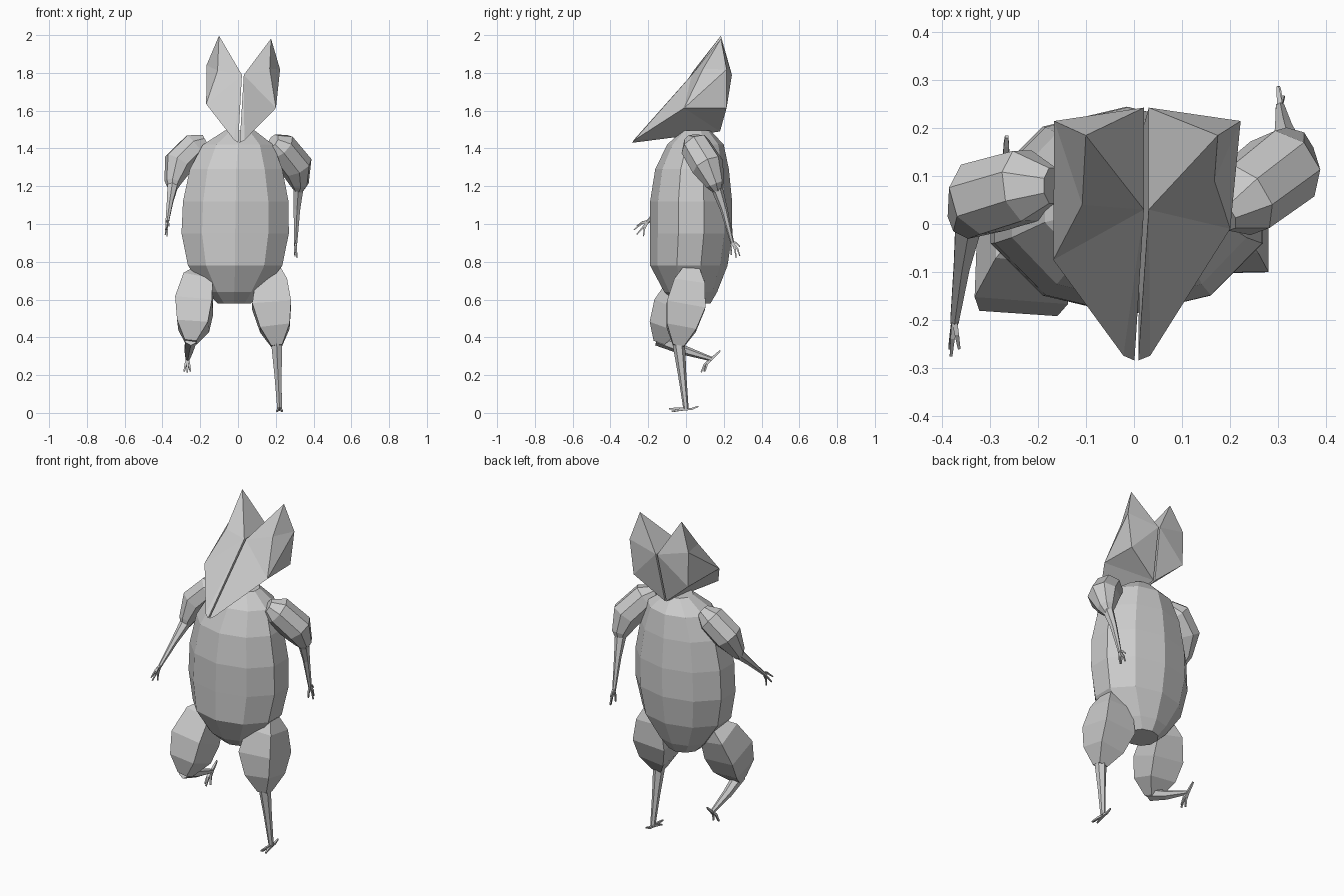
import bpy, bmesh, math
from mathutils import Vector, Matrix

grey = bpy.data.materials.new("light grey")
grey.diffuse_color = (0.6, 0.6, 0.6, 1)


def finish(bm, name):
    bmesh.ops.recalc_face_normals(bm, faces=bm.faces[:])
    me = bpy.data.meshes.new(name)
    bm.to_mesh(me)
    bm.free()
    me.materials.append(grey)
    ob = bpy.data.objects.new(name, me)
    bpy.context.collection.objects.link(ob)
    return ob


def skin(bm, rings):
    """Join rings of points into one closed faceted skin."""
    rs = [[bm.verts.new(p) for p in r] for r in rings]
    n = len(rs[0])
    for a, b in zip(rs, rs[1:]):
        for i in range(n):
            j = (i + 1) % n
            bm.faces.new((a[i], a[j], b[j], b[i]))
    bm.faces.new(rs[0])
    bm.faces.new(rs[-1])


def tube(bm, path, n, corner=1.0):
    """Faceted limb through (x, y, z, radius) stations."""
    pts = [Vector(p[:3]) for p in path]
    rings, u = [], Vector((1, 0, 0))
    for i, p in enumerate(pts):
        t = (pts[min(i + 1, len(pts) - 1)] - pts[max(i - 1, 0)]).normalized()
        u = (u - t * u.dot(t)).normalized()
        v = t.cross(u)
        ang = [2 * math.pi * (k + 0.5) / n for k in range(n)]
        rings.append([p + (u * math.cos(a) + v * math.sin(a)) * path[i][3] * corner
                      for a in ang])
    skin(bm, rings)


def limb(name, path, n=8, corner=1.0):
    bm = bmesh.new()
    tube(bm, path, n, corner)
    return finish(bm, name)


def digits(name, base, tips, r):
    """Small jointed fingers or toes spreading from a base."""
    bm = bmesh.new()
    b = Vector(base)
    for tip, bend in tips:
        t = Vector(tip)
        m = b.lerp(t, 0.5) + Vector(bend)
        tube(bm, [(*b, r), (*m, r * 0.8), (*t, r * 0.5)], 4)
    return finish(bm, name)


# Body: stacked ten-sided rings (z, centre x, centre y, half width, half depth)
body = [(0.58, -0.02, 0.04, 0.09, 0.09), (0.64, -0.02, 0.025, 0.15, 0.14),
        (0.78, -0.015, 0.015, 0.255, 0.205), (0.95, -0.015, 0.027, 0.29, 0.218),
        (1.12, -0.012, 0.027, 0.285, 0.217), (1.29, -0.01, 0.032, 0.25, 0.195),
        (1.42, 0.0, 0.05, 0.19, 0.15), (1.495, 0.01, 0.055, 0.08, 0.075)]
bm = bmesh.new()
rings = []
for z, cx, cy, w, d in body:
    ring = []
    for k in range(10):
        a = 2 * math.pi * k / 10
        ring.append((cx + w * 1.03 * math.sin(a), cy - d * math.cos(a), z))
    rings.append(ring)
skin(bm, rings)
finish(bm, "body")

# Head: two mirrored faceted halves with a narrow gap, rolled slightly
P = {"tip": (0.004, -0.285, 0.0), "tip_out": (0.028, -0.275, 0.015),
     "cheek": (0.185, -0.01, 0.195), "dent": (0.14, 0.09, 0.40),
     "peak": (0.138, 0.185, 0.56), "brow": (0.005, 0.03, 0.36),
     "back": (0.005, 0.243, 0.36), "ear": (0.195, 0.215, 0.40),
     "jaw": (0.18, 0.215, 0.195), "nape": (0.005, 0.18, 0.06)}
LEFT = {"cheek": (0.185, -0.075, 0.195), "dent": (0.135, 0.04, 0.375)}
F = ["tip tip_out brow", "tip_out cheek brow", "cheek dent brow", "dent peak brow",
     "cheek ear dent", "dent ear peak", "cheek jaw ear", "brow peak back",
     "peak ear back", "ear jaw back", "jaw nape back", "cheek nape jaw",
     "tip_out nape cheek", "tip nape tip_out", "tip brow nape", "brow back nape"]
roll = Matrix.Translation((0.005, 0, 1.43)) @ Matrix.Rotation(math.radians(3.3), 4, 'Y')
for side, name, extra in ((1, "head_right", {}), (-1, "head_left", LEFT)):
    bm = bmesh.new()
    V = {k: bm.verts.new(roll @ Vector((side * x, y, z)))
         for k, (x, y, z) in {**P, **extra}.items()}
    for f in F:
        bm.faces.new([V[k] for k in f.split()])
    finish(bm, name)

# Arms
limb("upper_arm_right", [(0.185, 0.02, 1.44, 0.04), (0.225, 0.05, 1.41, 0.083),
                         (0.31, 0.115, 1.305, 0.088), (0.325, 0.155, 1.21, 0.05),
                         (0.32, 0.165, 1.175, 0.025)])
limb("forearm_right", [(0.32, 0.16, 1.20, 0.032), (0.312, 0.20, 1.08, 0.02),
                       (0.305, 0.245, 0.90, 0.01)], 6)
digits("hand_right", (0.305, 0.245, 0.905),
       [((0.302, 0.285, 0.83), (0, 0.008, 0)), ((0.312, 0.265, 0.82), (0, 0.005, 0)),
        ((0.298, 0.24, 0.835), (0, -0.005, 0)), ((0.30, 0.285, 0.88), (0, 0, 0.008))], 0.008)
limb("upper_arm_left", [(-0.17, 0.08, 1.44, 0.04), (-0.225, 0.08, 1.41, 0.08),
                        (-0.315, 0.055, 1.32, 0.083), (-0.345, 0.01, 1.22, 0.045),
                        (-0.345, -0.005, 1.185, 0.025)])
limb("forearm_left", [(-0.345, 0.005, 1.21, 0.032), (-0.36, -0.09, 1.12, 0.019),
                      (-0.375, -0.205, 1.01, 0.01)], 6)
digits("hand_left", (-0.375, -0.20, 1.015),
       [((-0.382, -0.275, 0.97), (0, 0, 0.008)), ((-0.385, -0.26, 0.945), (0, 0, 0)),
        ((-0.375, -0.225, 0.935), (0, -0.008, 0)), ((-0.365, -0.26, 0.99), (0, 0, 0.008))], 0.008)

# Legs: boxy four-sided thighs over thin shins
limb("thigh_right", [(0.18, 0.03, 0.77, 0.045), (0.178, 0.02, 0.70, 0.085),
                     (0.178, 0.0, 0.57, 0.107), (0.195, -0.025, 0.45, 0.082),
                     (0.205, -0.04, 0.355, 0.03)], 4, 1.36)
limb("shin_right", [(0.204, -0.04, 0.38, 0.034), (0.212, -0.02, 0.20, 0.022),
                    (0.22, 0.0, 0.02, 0.014)], 6)
digits("foot_right", (0.22, 0.0, 0.02),
       [((0.215, -0.09, 0.022), (0, 0, 0.002)), ((0.235, -0.075, 0.008), (0, 0, 0.002)),
        ((0.205, -0.065, 0.008), (0, 0, 0.002)), ((0.22, 0.065, 0.035), (0, 0, -0.006))], 0.01)
limb("thigh_left", [(-0.19, 0.02, 0.74, 0.045), (-0.21, -0.01, 0.69, 0.082),
                    (-0.232, -0.07, 0.57, 0.102), (-0.238, -0.11, 0.46, 0.085),
                    (-0.25, -0.14, 0.375, 0.032)], 4, 1.36)
limb("shin_left", [(-0.25, -0.15, 0.39, 0.035), (-0.26, -0.02, 0.335, 0.026),
                   (-0.267, 0.135, 0.285, 0.012)], 6)
digits("foot_left", (-0.267, 0.135, 0.285),
       [((-0.268, 0.08, 0.215), (0, -0.008, 0.008)), ((-0.285, 0.095, 0.22), (0, -0.006, 0.008)),
        ((-0.252, 0.10, 0.22), (0, -0.006, 0.008)), ((-0.266, 0.182, 0.33), (0, 0.006, 0.006))], 0.01)
